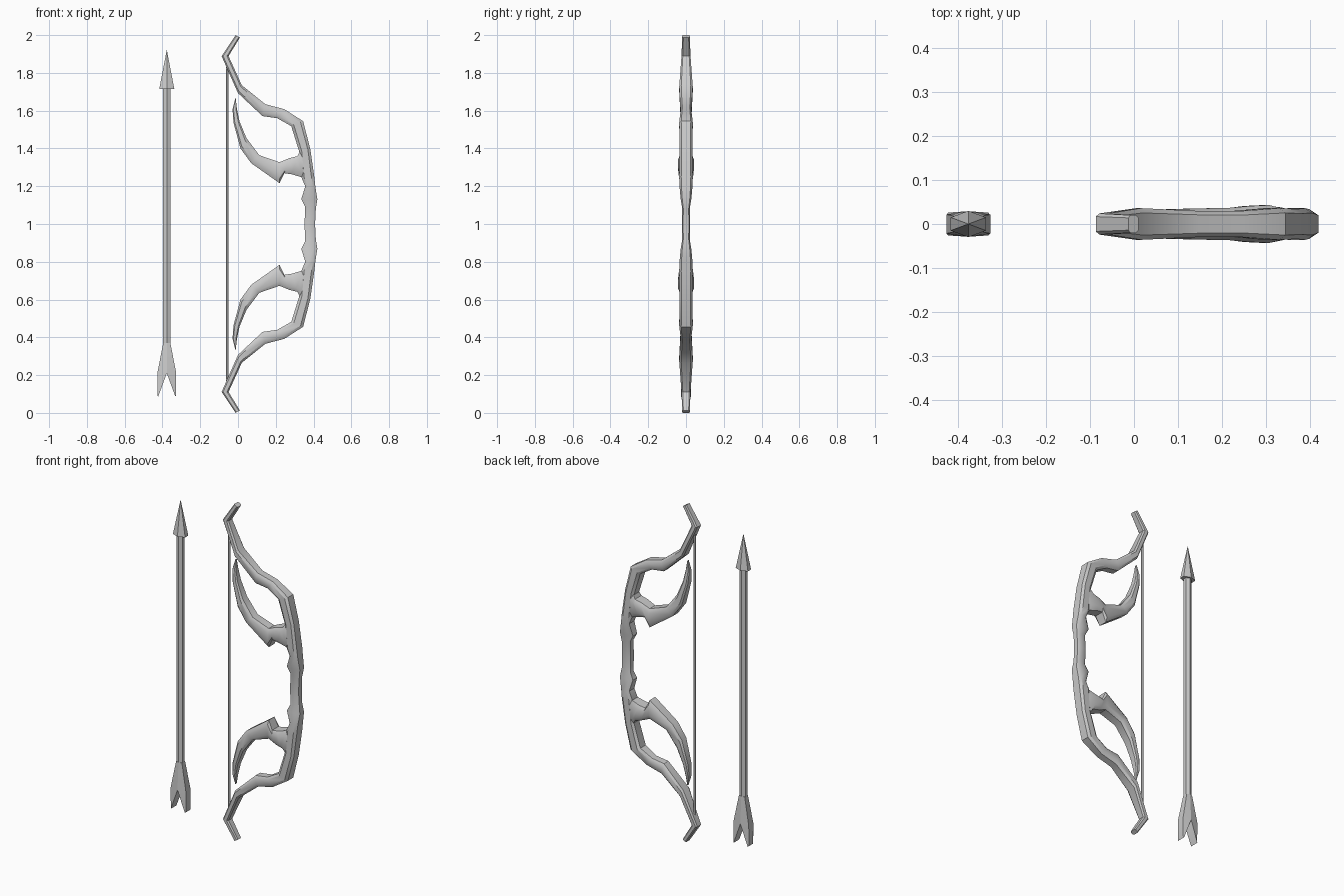
import bpy, bmesh

if "Cube" in bpy.data.objects:
    bpy.data.objects.remove(bpy.data.objects["Cube"])

BEVELED = [(0, .7), (.22, 1), (.78, 1), (1, .7), (1, -.7), (.78, -1), (.22, -1), (0, -.7)]
WEDGE = [(0, 1), (1, .75), (1, -.75), (0, -1)]


def loft(name, stations, section, angle=35):
    """Skin rings; each station is (inner x, z, outer x, z, half depth)."""
    bm = bmesh.new()
    rings = []
    for xa, za, xb, zb, t in stations:
        rings.append([bm.verts.new((xa + (xb - xa) * u, v * t, za + (zb - za) * u))
                      for u, v in section])
    n = len(section)
    for a, b in zip(rings, rings[1:]):
        for i in range(n):
            j = (i + 1) % n
            bm.faces.new((a[i], a[j], b[j], b[i]))
    bm.faces.new(rings[0])
    bm.faces.new(rings[-1])
    finish(name, bm, angle)


def finish(name, bm, angle):
    bmesh.ops.remove_doubles(bm, verts=bm.verts, dist=1e-5)
    bmesh.ops.recalc_face_normals(bm, faces=bm.faces)
    mesh = bpy.data.meshes.new(name)
    bm.to_mesh(mesh)
    bm.free()
    ob = bpy.data.objects.new(name, mesh)
    bpy.context.collection.objects.link(ob)
    bpy.ops.object.select_all(action='DESELECT')
    ob.select_set(True)
    bpy.context.view_layer.objects.active = ob
    bpy.ops.object.shade_smooth_by_angle(angle=angle * 3.14159 / 180)


def flip(stations):
    """Mirror stations about the grip at z = 1."""
    return [(xa, 2 - za, xb, 2 - zb, t) for xa, za, xb, zb, t in stations]


def rod(name, x, rx, ry, z0, z1, top=1):
    """Six-sided rod with ridges facing front and back; top scales the upper end."""
    hexagon = [(0, 1), (1, .5), (1, -.5), (0, -1), (-1, -.5), (-1, .5)]
    bm = bmesh.new()
    lo, hi = [[bm.verts.new((x + a * rx * s, b * ry * s, z)) for a, b in hexagon]
              for z, s in ((z0, 1), (z1, top))]
    for i in range(6):
        j = (i + 1) % 6
        bm.faces.new((lo[i], lo[j], hi[j], hi[i]))
    bm.faces.new(lo)
    bm.faces.new(hi)
    finish(name, bm, 25)


# Bow limbs and grip, tip to middle, then mirrored
limb = [
    (-.013, 2.0, .01, 1.987, .02),
    (-.087, 1.889, -.05, 1.889, .024),
    (0, 1.693, .02, 1.735, .036),
    (.13, 1.571, .145, 1.634, .03),
    (.208, 1.56, .245, 1.608, .029),
    (.282, 1.518, .345, 1.544, .036),
    (.325, 1.38, .383, 1.396, .034),
    (.335, 1.248, .404, 1.248, .036),
    (.356, 1.2, .41, 1.195, .034),
    (.335, 1.131, .42, 1.131, .028),
    (.356, 1.09, .412, 1.08, .02),
]
grip = [(.352, 1.0, .408, 1.0, .022)]
loft("bow_body", limb + grip + flip(limb)[::-1], BEVELED)

# Curved blades branching from the grip
blade = [
    (.36, 1.385, .37, 1.245, .03),
    (.325, 1.38, .335, 1.248, .038),
    (.314, 1.359, .285, 1.263, .043),
    (.27, 1.348, .245, 1.269, .041),
    (.22, 1.327, .22, 1.216, .037),
    (.113, 1.364, .07, 1.322, .034),
    (.045, 1.454, .013, 1.4, .03),
    (.008, 1.544, -.024, 1.537, .023),
    (-.006, 1.61, -.029, 1.608, .016),
    (-.012, 1.666, -.014, 1.666, .006),
]
loft("upper_blade", blade, BEVELED)
loft("lower_blade", flip(blade), BEVELED)

# String
rod("bow_string", -.057, .006, .006, .17, 1.83)

# Arrow
AX = -.377
rod("arrow_shaft", AX, .02, .02, .25, 1.72)
rod("arrow_head", AX, .04, .03, 1.714, 1.92, .01)
for side, s in (("left", -1), ("right", 1)):
    loft(side + "_fletching", [
        (AX, .37, AX + .019 * s, .37, .02),
        (AX, .21, AX + .05 * s, .21, .029),
        (AX + .046 * s, .085, AX + .05 * s, .095, .026)], WEDGE)
